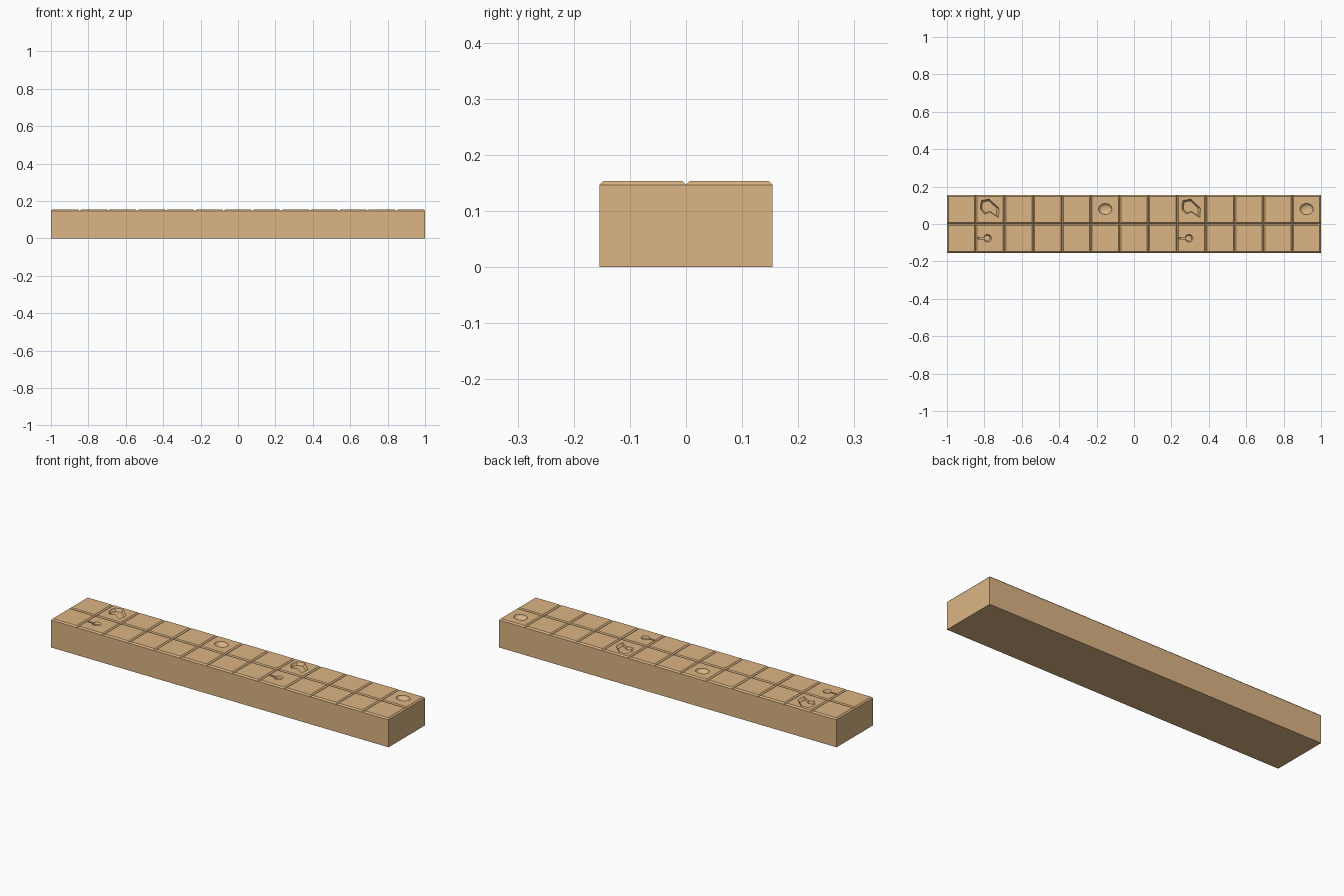
import bpy, bmesh
from math import cos, sin, pi

if "Cube" in bpy.data.objects:
    bpy.data.objects.remove(bpy.data.objects["Cube"])

COLS, ROWS = 13, 2
T = 2 / COLS            # tile size
TOP, LOW, G = T, T - 0.007, 0.007


def new_object(name, bm):
    bmesh.ops.recalc_face_normals(bm, faces=bm.faces)
    mesh = bpy.data.meshes.new(name)
    bm.to_mesh(mesh)
    bm.free()
    obj = bpy.data.objects.new(name, mesh)
    bpy.context.collection.objects.link(obj)
    return obj


def lines(n):
    # grid lines across n tiles as (position, is_high): V groove between raised tile tops
    out = [(-n * T / 2, False)]
    for i in range(n):
        a = -n * T / 2 + i * T
        out += [(a + G, True), (a + T - G, True), (a + T, False)]
    return out


# Block with grooved, chamfered tile top
bm = bmesh.new()
xs, ys = lines(COLS), lines(ROWS)
grid = [[bm.verts.new((x, y, TOP if hx and hy else LOW)) for y, hy in ys] for x, hx in xs]
for i in range(len(xs) - 1):
    for j in range(len(ys) - 1):
        quad = [grid[i][j], grid[i + 1][j], grid[i + 1][j + 1], grid[i][j + 1]]
        # corners: split along the mitre so the bevels stay flat
        high = [k for k in range(4) if quad[k].co.z > LOW + 1e-5]
        if len(high) == 1:
            k = high[0]
            q = quad[k:] + quad[:k]
            bm.faces.new((q[0], q[1], q[2]))
            bm.faces.new((q[0], q[2], q[3]))
        else:
            bm.faces.new(quad)
# Straight sides and base
rim = [e for e in bm.edges if e.is_boundary]
ext = bmesh.ops.extrude_edge_only(bm, edges=rim)["geom"]
for v in ext:
    if isinstance(v, bmesh.types.BMVert):
        v.co.z = 0
bmesh.ops.contextual_create(bm, geom=[e for e in ext if isinstance(e, bmesh.types.BMEdge)])
block = new_object("tiled_block", bm)


def add_pit(bm, outline, rings, dx):
    # closed cutter: outline shrunk toward its centre through (scale, z) rings
    cx = sum(p[0] for p in outline) / len(outline)
    cy = sum(p[1] for p in outline) / len(outline)
    prev = None
    for s, z in rings:
        ring = [bm.verts.new((cx + (x - cx) * s + dx, cy + (y - cy) * s, z)) for x, y in outline]
        if prev:
            for k in range(len(ring)):
                n = (k + 1) % len(ring)
                bm.faces.new((prev[k], prev[n], ring[n], ring[k]))
        else:
            bm.faces.new(ring)
        prev = ring
    bm.faces.new(prev)


# Pit outlines: chipped hole, keyhole nick and shallow bowl
chip = [(-.82, .105), (-.815, .125), (-.775, .134), (-.722, .085), (-.724, .034), (-.77, .064),
        (-.797, .052), (-.82, .078)]
nick = [(-.842, -.08), (-.842, -.072)]
nick += [(-.783 + .021 * cos(a), -.076 + .021 * sin(a))
         for a in [pi * (.93 - 1.86 * k / 11) for k in range(12)]]
bowl = [(-.154 + .036 * cos(k * pi / 8), .08 + .03 * sin(k * pi / 8)) for k in range(16)]

bm = bmesh.new()
for dx in (0, 7 * T):
    add_pit(bm, chip, [(1, .17), (1, TOP), (.8, TOP - .013)], dx)
    add_pit(bm, nick, [(1, .17), (1, TOP), (.75, TOP - .01)], dx)
    add_pit(bm, bowl, [(1, .17), (1, TOP), (.9, TOP - .007), (.65, TOP - .013), (.3, TOP - .016)], dx)
cutter = new_object("pit_cutter", bm)
cutter.hide_render = True
cutter.hide_set(True)

mod = block.modifiers.new("pits", 'BOOLEAN')
mod.operation = 'DIFFERENCE'
mod.solver = 'EXACT'
mod.object = cutter

# Sandy stone colour
mat = bpy.data.materials.new("sandstone")
mat.diffuse_color = (0.71, 0.46, 0.23, 1)
mat.use_nodes = True
mat.node_tree.nodes["Principled BSDF"].inputs["Base Color"].default_value = mat.diffuse_color
block.data.materials.append(mat)
bpy.context.view_layer.objects.active = block
block.select_set(True)
bpy.ops.object.modifier_apply(modifier="pits")
bpy.data.objects.remove(cutter)
